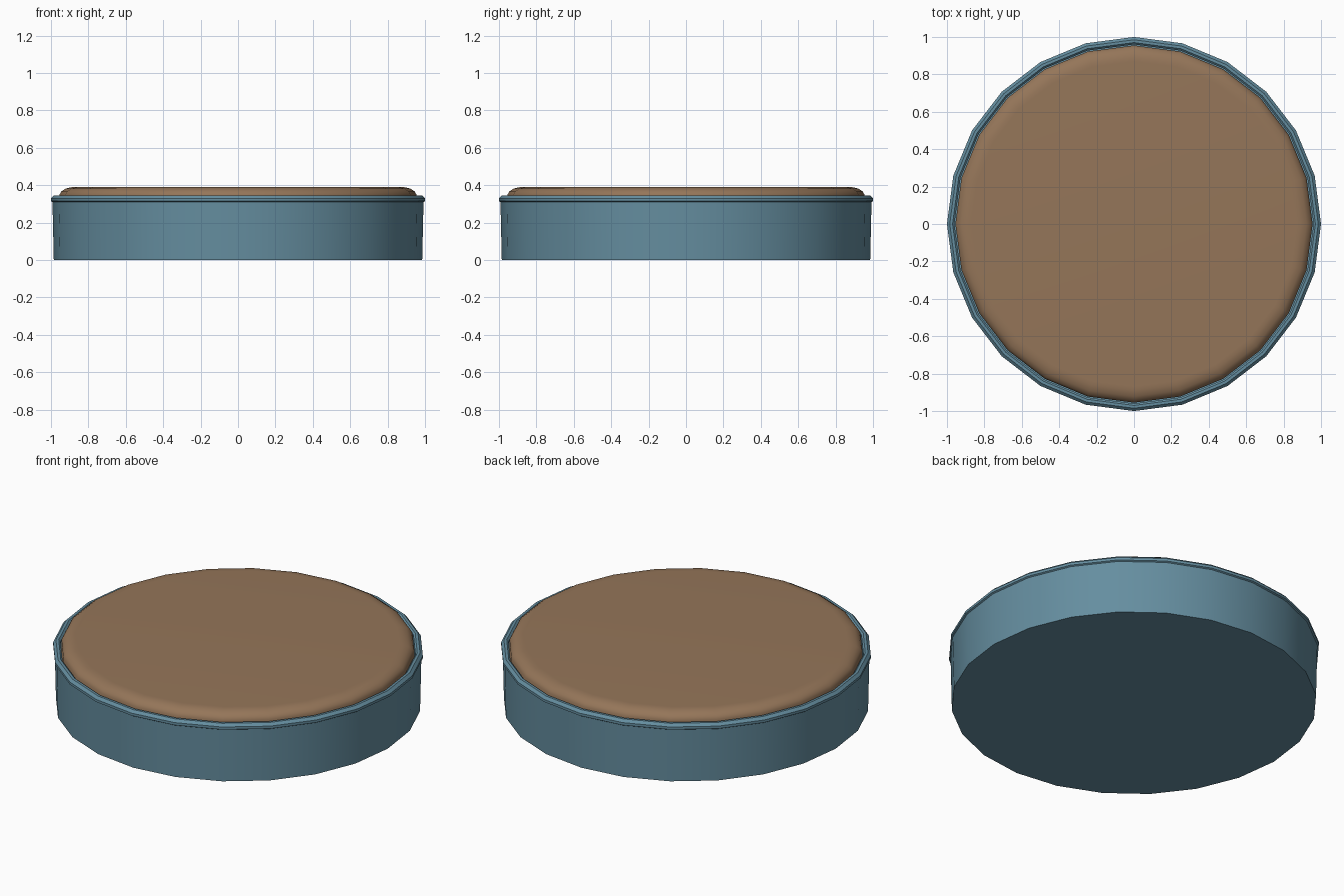
import bpy, bmesh, math

if "Cube" in bpy.data.objects:
    bpy.data.objects.remove(bpy.data.objects["Cube"])

SIDES = 24


def material(name, color):
    m = bpy.data.materials.new(name)
    m.diffuse_color = color
    m.use_nodes = True
    m.node_tree.nodes["Principled BSDF"].inputs["Base Color"].default_value = m.diffuse_color
    return m


def lathe(name, profile, mat, angle):
    """Revolve a (radius, z) profile and cap both ends."""
    bm = bmesh.new()
    rings = []
    for r, z in profile:
        rings.append([bm.verts.new((r * math.cos(2 * math.pi * i / SIDES),
                                    r * math.sin(2 * math.pi * i / SIDES), z))
                      for i in range(SIDES)])
    for a, b in zip(rings, rings[1:]):
        for i in range(SIDES):
            j = (i + 1) % SIDES
            bm.faces.new((a[i], a[j], b[j], b[i]))
    bm.faces.new(rings[0][::-1])
    bm.faces.new(rings[-1])
    bmesh.ops.recalc_face_normals(bm, faces=bm.faces)
    mesh = bpy.data.meshes.new(name)
    bm.to_mesh(mesh)
    bm.free()
    obj = bpy.data.objects.new(name, mesh)
    bpy.context.collection.objects.link(obj)
    mesh.materials.append(mat)
    bpy.ops.object.select_all(action='DESELECT')
    obj.select_set(True)
    bpy.context.view_layer.objects.active = obj
    bpy.ops.object.shade_smooth_by_angle(angle=math.radians(angle))
    return obj


blue = material("blue_shell", (0.13, 0.27, 0.35, 1))
brown = material("brown_pad", (0.30, 0.18, 0.10, 1))

# Shallow round shell with a slightly flared lip and an inner floor
lathe("shell", [(0.985, 0), (0.992, 0.31), (1.0, 0.315), (1.0, 0.33),
                (0.985, 0.345), (0.97, 0.345), (0.96, 0.335),
                (0.96, 0.06)], blue, 35)

# Rounded pad sitting in the shell
lathe("pad", [(0.955, 0.06), (0.955, 0.348), (0.945, 0.366),
              (0.922, 0.382), (0.89, 0.389), (0.87, 0.39)], brown, 40)
